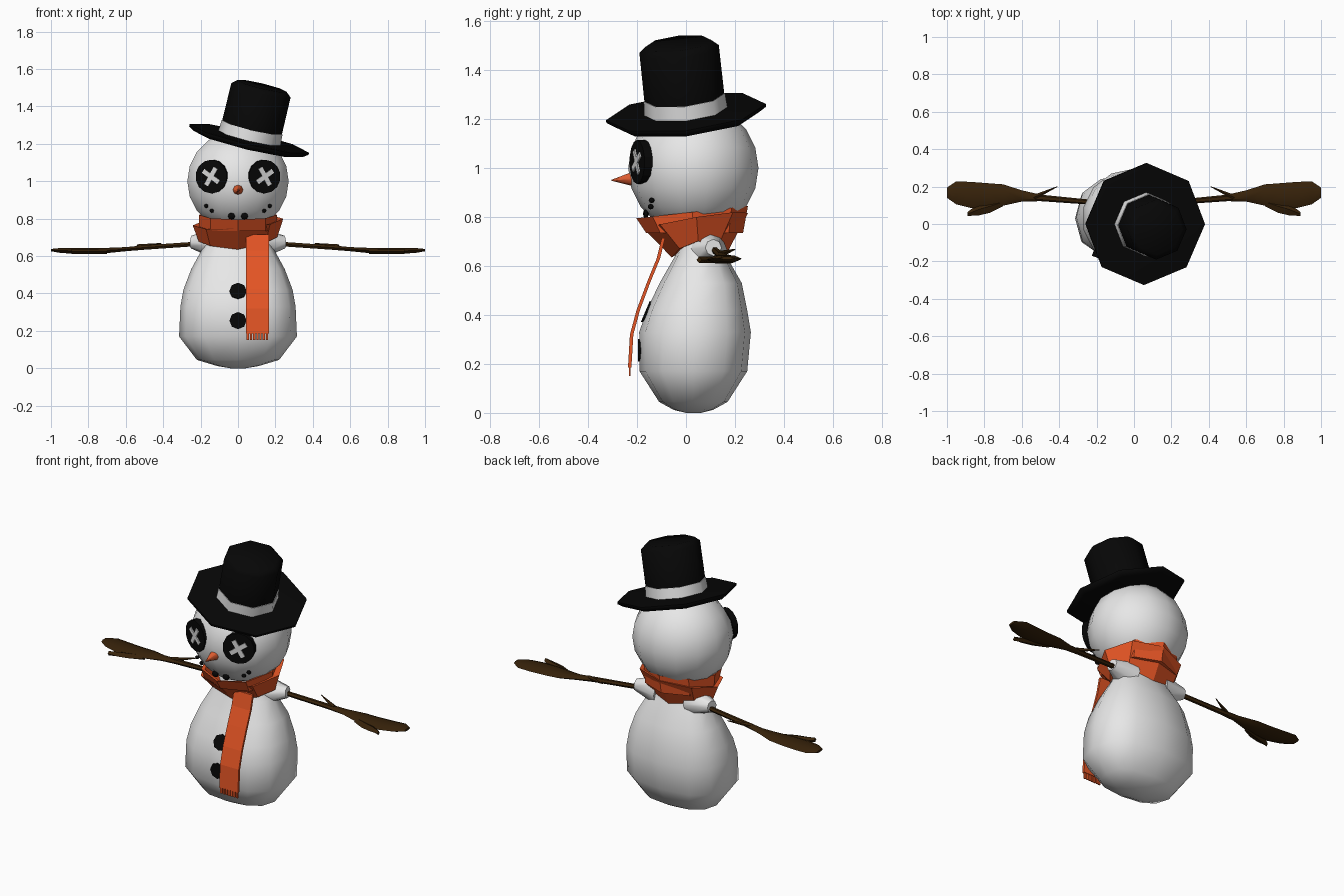
import bpy, bmesh, math
from mathutils import Vector, Matrix

if "Cube" in bpy.data.objects:
    bpy.data.objects.remove(bpy.data.objects["Cube"])


def material(name, rgb):
    m = bpy.data.materials.new(name)
    m.diffuse_color = (*rgb, 1)
    m.use_nodes = True
    m.node_tree.nodes["Principled BSDF"].inputs["Base Color"].default_value = m.diffuse_color
    return m


SNOW = material("snow_white", (0.86, 0.86, 0.86))
BLACK = material("coal_black", (0.002, 0.002, 0.002))
ORANGE = material("scarf_orange", (0.78, 0.09, 0.018))
CARROT = material("carrot_orange", (0.75, 0.11, 0.03))
WOOD = material("dark_wood", (0.038, 0.016, 0.003))
STITCH = material("stitch_grey", (0.68, 0.68, 0.68))


def finish(name, bm, mat, angle=0):
    bmesh.ops.recalc_face_normals(bm, faces=bm.faces[:])
    me = bpy.data.meshes.new(name)
    bm.to_mesh(me)
    bm.free()
    me.materials.append(mat)
    ob = bpy.data.objects.new(name, me)
    bpy.context.collection.objects.link(ob)
    if angle:
        bpy.ops.object.select_all(action='DESELECT')
        ob.select_set(True)
        bpy.context.view_layer.objects.active = ob
        bpy.ops.object.shade_smooth_by_angle(angle=math.radians(angle))
    return ob


def loft(name, rings, mat, angle=0, loop=False):
    """Skin equal-length closed rings; cap the ends or join them in a loop."""
    bm = bmesh.new()
    vs = [[bm.verts.new(p) for p in r] for r in rings]
    n = len(vs[0])
    for a, b in zip(vs, vs[1:] + ([vs[0]] if loop else [])):
        for i in range(n):
            j = (i + 1) % n
            bm.faces.new((a[i], a[j], b[j], b[i]))
    if not loop:
        bm.faces.new(vs[0])
        bm.faces.new(vs[-1])
    return finish(name, bm, mat, angle)


def ellipse(z, rx, ry, cy=0, n=12, power=1.0):
    """Horizontal ring; a power below 1 makes it squarer."""
    def f(v):
        return math.copysign(abs(v) ** power, v) if abs(v) > 1e-6 else 0
    return [Vector((rx * f(math.cos(t)), cy + ry * f(math.sin(t)), z))
            for t in (2 * math.pi * i / n for i in range(n))]


def facing(center, normal):
    q = Vector(normal).to_track_quat('Z', 'Y')
    return Matrix.Translation(center) @ q.to_matrix().to_4x4()


def cone(name, center, normal, r1, r2, depth, sides, mat, angle=0):
    """Cone or disc whose front end sits at center and faces along normal."""
    bm = bmesh.new()
    bmesh.ops.create_cone(bm, cap_ends=True, segments=sides, radius1=r1, radius2=r2, depth=depth,
                          matrix=facing(center, normal) @ Matrix.Translation((0, 0, -depth / 2)))
    return finish(name, bm, mat, angle)


def ball(name, center, scale, mat, u=12, v=8):
    bm = bmesh.new()
    bmesh.ops.create_uvsphere(bm, u_segments=u, v_segments=v, radius=1,
                              matrix=Matrix.Translation(center) @ Matrix.Diagonal((*scale, 1)))
    return finish(name, bm, mat, 60)


# Pear-shaped, slightly square body: z, half width, half depth, centre y
body = [(0, 0.04, 0.03, 0.03), (0.012, 0.11, 0.08, 0.03), (0.045, 0.22, 0.14, 0.03),
        (0.17, 0.315, 0.22, 0.03), (0.33, 0.308, 0.228, 0.037), (0.42, 0.292, 0.205, 0.045),
        (0.53, 0.25, 0.168, 0.06), (0.64, 0.19, 0.105, 0.06), (0.72, 0.15, 0.075, 0.06),
        (0.8, 0.14, 0.07, 0.06)]
loft("body", [ellipse(*r, power=0.8) for r in body], SNOW, 60)
ball("head", (0, 0.03, 1.0), (0.278, 0.266, 0.27), SNOW, 14, 10)

# Coal buttons
cone("button_upper", (0, -0.166, 0.415), (0, -0.92, 0.39), 0.046, 0.046, 0.03, 8, BLACK)
cone("button_lower", (0, -0.197, 0.255), (0, -1, 0), 0.046, 0.046, 0.03, 8, BLACK)

# Carrot nose
cone("nose", (0, -0.305, 0.95), (0, -1, -0.06), 0.036, 0.002, 0.11, 8, CARROT, 60)

for s, side in ((-1, "left"), (1, "right")):
    # Button eye with crossed stitches
    normal = Vector((s * math.sin(0.35), -math.cos(0.35), 0))
    center = Vector((s * 0.143, -0.2, 1.025))
    cone("eye_" + side, center, normal, 0.09, 0.09, 0.035, 14, BLACK)
    for k, deg in enumerate((35, -60)):
        bm = bmesh.new()
        bmesh.ops.create_cube(bm, size=1, matrix=facing(center + normal * 0.002, normal)
                              @ Matrix.Rotation(math.radians(s * deg), 4, 'Z')
                              @ Matrix.Diagonal((0.107, 0.025, 0.008, 1)))
        finish("stitch_%s_%d" % (side, k), bm, STITCH)

    # Coal mouth pieces lying on the head surface
    for k, (x, z) in enumerate(((0.035, 0.813), (0.14, 0.842), (0.17, 0.868))):
        y = 0.025 - 0.266 * math.sqrt(1 - (x / 0.278) ** 2 - ((z - 1) / 0.27) ** 2)
        r = 0.022 if k == 0 else 0.013
        ball("mouth_coal_%s_%d" % (side, k), (s * x, y, z), (r, 0.012, r * 0.85), BLACK, 6, 4)

    # Shoulder stub blending out of the body
    cone("shoulder_" + side, (s * 0.25, 0.112, 0.675), (s, 0.2, 0.06), 0.085, 0.034, 0.14,
         8, SNOW, 60)
    # Stick arm: distance out, rear y, front y, z, half thickness
    stations = [(0.18, 0.125, 0.1, 0.668, 0.012), (0.5, 0.157, 0.122, 0.646, 0.012),
                (0.6, 0.18, 0.12, 0.637, 0.011), (0.7, 0.212, 0.098, 0.63, 0.014),
                (0.78, 0.218, 0.085, 0.627, 0.016), (0.87, 0.225, 0.085, 0.627, 0.015),
                (0.95, 0.228, 0.105, 0.63, 0.013), (1.0, 0.195, 0.14, 0.632, 0.006)]
    rings = []
    for x, y1, y0, z, h in stations:
        m, w = (y0 + y1) / 2, (y1 - y0) / 4
        rings.append([(s * x, y0, z), (s * x, m - w, z + h), (s * x, m + w, z + h),
                      (s * x, y1, z), (s * x, m + w, z - h), (s * x, m - w, z - h)])
    loft("arm_" + side, rings, WOOD, 40)
    # Thumb and small twig
    thumb = [(0.7, 0.14, 0.095), (0.77, 0.13, 0.06), (0.83, 0.11, 0.046), (0.89, 0.064, 0.043)]
    loft("thumb_" + side, [[(s * x, y0, 0.625), (s * x, (y0 + y1) / 2, 0.638), (s * x, y1, 0.625),
                            (s * x, (y0 + y1) / 2, 0.612)] for x, y1, y0 in thumb], WOOD, 40)
    cone("twig_" + side, (s * 0.41, 0.2, 0.668), (-s * 0.12, 0.055, 0.018),
         0.014, 0.002, 0.14, 5, WOOD)

# Scarf: upper collar and lower funnel, each a closed band
collar, funnel = [], []
for i in range(8):
    t = math.radians(i * 45)
    c, s = math.cos(t), math.sin(t)
    collar.append([(0.208 * c, 0.025 + 0.228 * s, 0.82 + 0.025 * s),
                   (0.208 * c, 0.035 + 0.198 * s, 0.735),
                   (0.16 * c, 0.035 + 0.15 * s, 0.735),
                   (0.19 * c, 0.025 + 0.205 * s, 0.815 + 0.025 * s)])
    funnel.append([(0.242 * c, 0.043 + 0.211 * s, 0.782 + 0.018 * c + 0.035 * s),
                   (0.21 * c, 0.05 + 0.108 * s, 0.69 + 0.012 * c - 0.055 * s * s),
                   (0.14 * c, 0.05 + 0.07 * s, 0.7 - 0.04 * s * s),
                   (0.19 * c, 0.043 + 0.16 * s, 0.772 + 0.018 * c + 0.035 * s)])
loft("scarf_collar", collar, ORANGE, loop=True)
loft("scarf_funnel", funnel, ORANGE, loop=True)

# Hanging scarf end and its fringe
path = [(-0.092, 0.715), (-0.113, 0.63), (-0.152, 0.535), (-0.195, 0.42),
        (-0.222, 0.32), (-0.23, 0.185)]
loft("scarf_tail", [[(0.042, y - 0.007, z), (0.165, y - 0.007, z),
                     (0.165, y + 0.007, z), (0.042, y + 0.007, z)] for y, z in path], ORANGE)
for k in range(7):
    bm = bmesh.new()
    bmesh.ops.create_cube(bm, size=1, matrix=Matrix.Translation((0.052 + k * 0.0172, -0.23, 0.17))
                          @ Matrix.Diagonal((0.012, 0.007, 0.04, 1)))
    finish("scarf_fringe_%d" % k, bm, ORANGE)

# Tilted top hat, built upright from octagon rings
tilt = (Matrix.Translation((0.06, 0, 1.225)) @ Matrix.Rotation(math.radians(13.5), 4, 'Y')
        @ Matrix.Rotation(math.radians(6), 4, 'X'))


def hat_part(name, profile, mat):
    loft(name, [ellipse(z, r, r, 0, 8) for z, r in profile], mat, 60).matrix_world = tilt


hat_part("hat_brim", [(-0.026, 0.3), (-0.008, 0.328), (0.004, 0.328), (0.007, 0.3)], BLACK)
hat_part("hat_band", [(-0.01, 0.172), (0.066, 0.167)], SNOW)
hat_part("hat_crown", [(0.06, 0.164), (0.27, 0.163), (0.294, 0.135)], BLACK)
